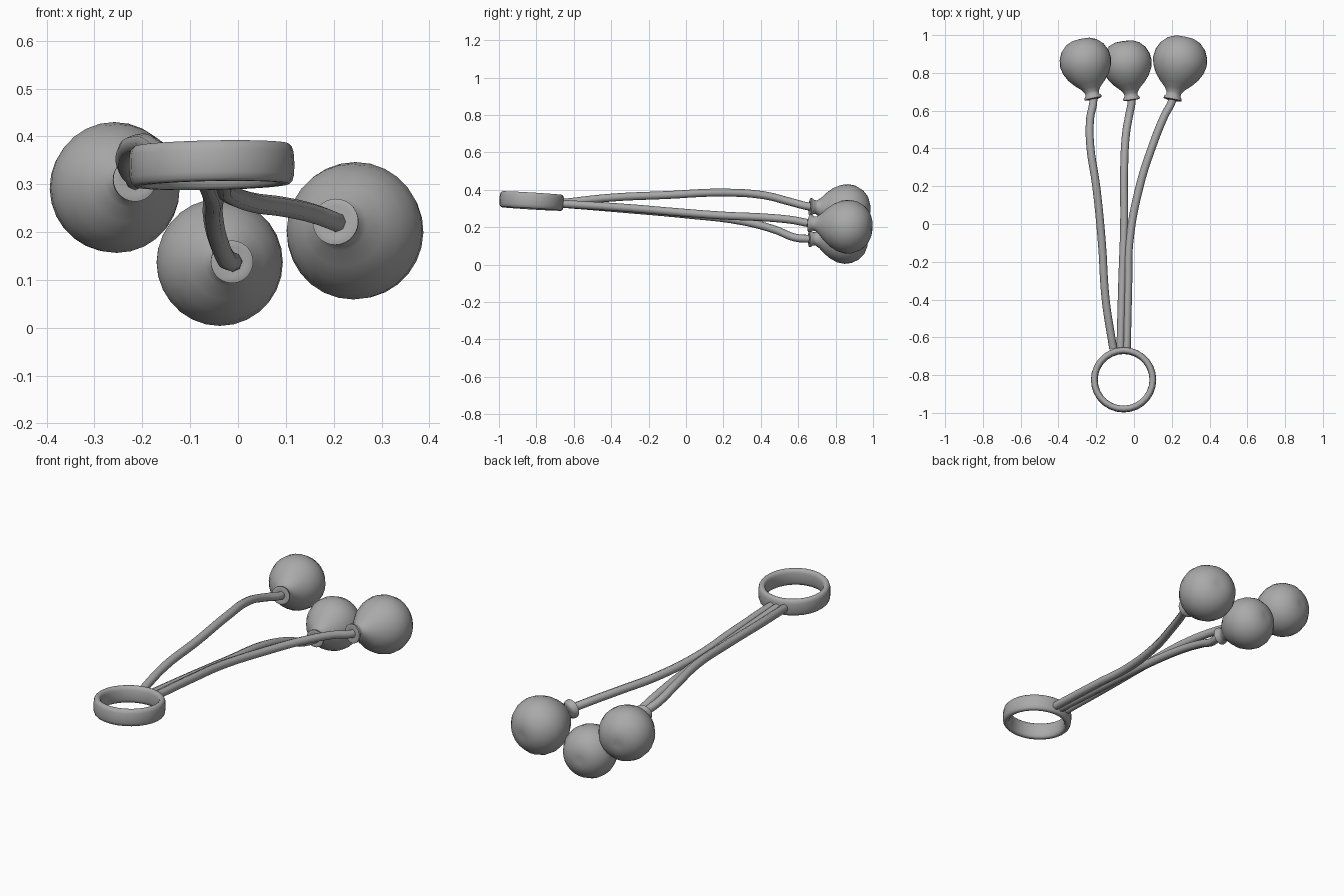
import bpy, bmesh, math
from mathutils import Vector

cube = bpy.data.objects.get("Cube")
if cube:
    bpy.data.objects.remove(cube, do_unlink=True)

grey = bpy.data.materials.new("matte_grey")
grey.use_nodes = True
GREY = (0.4, 0.4, 0.4, 1)
grey.diffuse_color = GREY
grey.node_tree.nodes["Principled BSDF"].inputs["Base Color"].default_value = GREY


def finish(obj, angle=60):
    obj.data.materials.append(grey)
    bpy.ops.object.select_all(action="DESELECT")
    obj.select_set(True)
    bpy.context.view_layer.objects.active = obj
    bpy.ops.object.shade_smooth_by_angle(angle=math.radians(angle))


def lathe(name, profile, steps, closed=False):
    """Spin (radius, height) points around z into a solid."""
    bm = bmesh.new()
    verts = [bm.verts.new((r, 0, h)) for r, h in profile]
    pairs = list(zip(verts, verts[1:] + verts[:1]))
    edges = [bm.edges.new(p) for p in (pairs if closed else pairs[:-1])]
    bmesh.ops.spin(bm, geom=verts + edges, axis=(0, 0, 1), cent=(0, 0, 0),
                   angle=math.tau, steps=steps)
    bmesh.ops.remove_doubles(bm, verts=bm.verts, dist=0.0005)
    bmesh.ops.recalc_face_normals(bm, faces=bm.faces)
    mesh = bpy.data.meshes.new(name)
    bm.to_mesh(mesh)
    bm.free()
    obj = bpy.data.objects.new(name, mesh)
    bpy.context.collection.objects.link(obj)
    return obj


def cord(name, points, radius):
    """Round tube along a smooth path."""
    curve = bpy.data.curves.new(name, "CURVE")
    curve.dimensions = "3D"
    curve.bevel_depth = radius
    curve.bevel_resolution = 2
    curve.resolution_u = 5
    curve.use_fill_caps = True
    spline = curve.splines.new("BEZIER")
    spline.bezier_points.add(len(points) - 1)
    for bp, p in zip(spline.bezier_points, points):
        bp.co = p
        bp.handle_left_type = bp.handle_right_type = "AUTO"
    obj = bpy.data.objects.new(name, curve)
    bpy.context.collection.objects.link(obj)
    bpy.ops.object.select_all(action="DESELECT")
    obj.select_set(True)
    bpy.context.view_layer.objects.active = obj
    bpy.ops.object.convert(target="MESH")
    finish(bpy.context.view_layer.objects.active)


# Finger ring: a tall rounded band, slightly tilted
band = [(0.155 + 0.018 * math.copysign(abs(math.cos(a)) ** 0.7, math.cos(a)),
         0.043 * math.copysign(abs(math.sin(a)) ** 0.7, math.sin(a)))
        for a in (math.tau * i / 14 for i in range(14))]
ring = lathe("finger_ring", band, 28, closed=True)
ring.location = (-0.055, -0.825, 0.34)
ring.rotation_euler = (-0.06, -0.02, 0)
finish(ring)

# Bulb outline: flared lip, neck, round body, shallow dimple at the far end
bulb = [(0, 0.015), (0.032, 0), (0.047, 0.004), (0.046, 0.014), (0.037, 0.026),
        (0.038, 0.04), (0.053, 0.062), (0.083, 0.09), (0.112, 0.125),
        (0.132, 0.165), (0.14, 0.205), (0.135, 0.245), (0.116, 0.285),
        (0.085, 0.315), (0.05, 0.33), (0.02, 0.333), (0, 0.331)]

# Each bulb: lip centre, body centre, size, then the cord running to it
parts = {
    "right": ((-0.215, 0.66, 0.31), (-0.257, 0.86, 0.293), 0.98,
              [(-0.11, -0.66, 0.33), (-0.15, -0.4, 0.358), (-0.17, -0.1, 0.372),
               (-0.2, 0.2, 0.385), (-0.232, 0.42, 0.37), (-0.232, 0.56, 0.335)]),
    "middle": ((-0.012, 0.655, 0.138), (-0.037, 0.84, 0.137), 0.95,
               [(-0.072, -0.66, 0.325), (-0.062, -0.3, 0.295), (-0.052, 0, 0.268),
                (-0.052, 0.3, 0.232), (-0.042, 0.48, 0.185), (-0.025, 0.58, 0.145)]),
    "left": ((0.203, 0.655, 0.222), (0.243, 0.86, 0.203), 1.03,
             [(-0.038, -0.66, 0.325), (-0.03, -0.3, 0.302), (-0.025, -0.1, 0.285),
              (0.03, 0.2, 0.262), (0.1, 0.42, 0.252), (0.16, 0.57, 0.238)]),
}
for side, (lip, body, size, path) in parts.items():
    lip = Vector(lip)
    axis = (Vector(body) - lip).normalized()
    ball = lathe(side + "_bulb", bulb, 28)
    ball.location = lip
    ball.scale = (size,) * 3
    ball.rotation_mode = "QUATERNION"
    ball.rotation_quaternion = axis.to_track_quat("Z", "Y")
    finish(ball)
    cord(side + "_cord", path + [lip, lip + axis * 0.04], 0.021)
